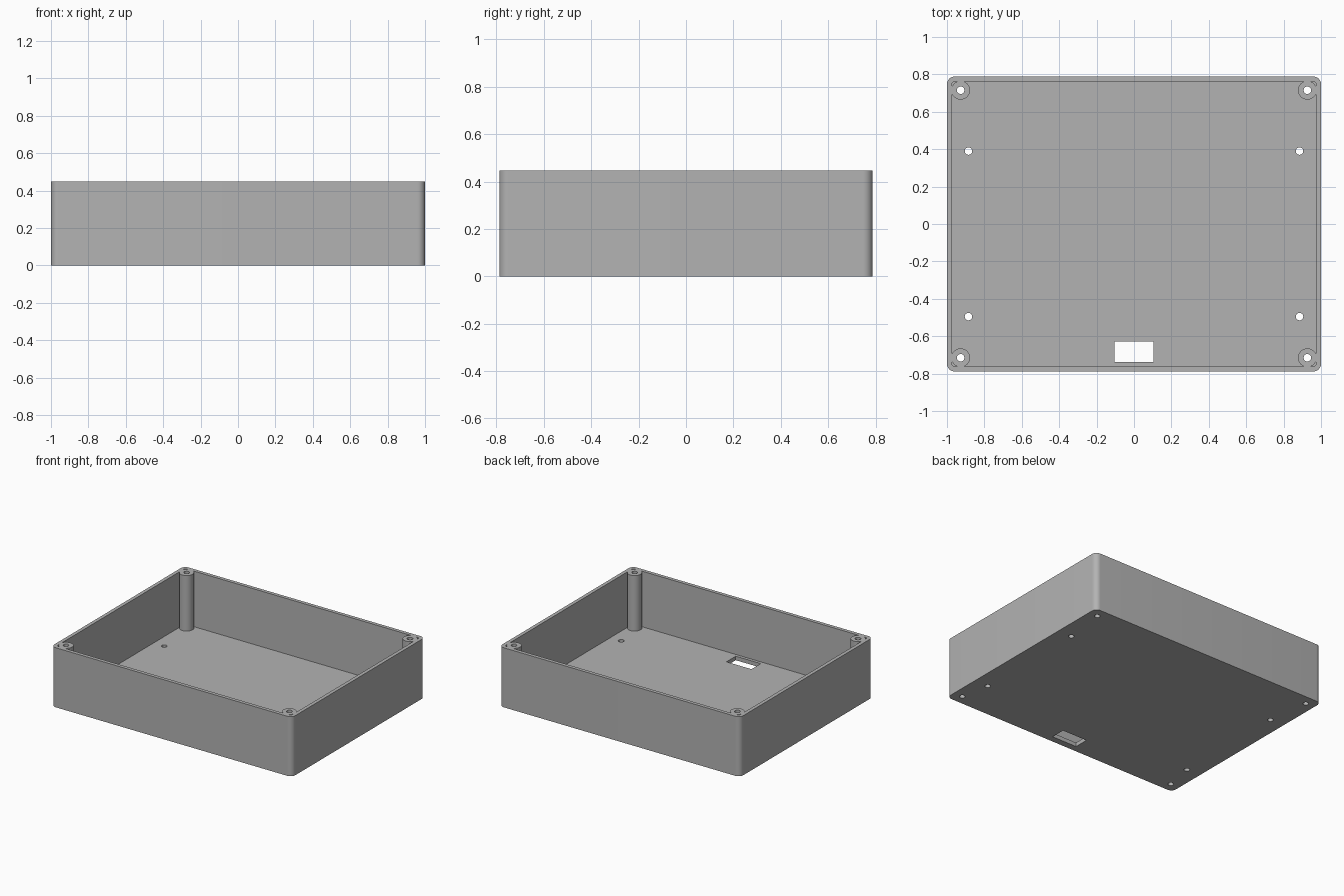
import bpy, bmesh, math

cube = bpy.data.objects.get("Cube")
if cube:
    bpy.data.objects.remove(cube, do_unlink=True)

W, D, H = 2.0, 1.576, 0.447
WALL, FLOOR, CORNER = 0.027, 0.03, 0.04

grey = bpy.data.materials.new("plain grey")
grey.use_nodes = True
colour = (0.45, 0.45, 0.45, 1)
grey.diffuse_color = colour
grey.node_tree.nodes["Principled BSDF"].inputs["Base Color"].default_value = colour


def prism(name, outline, z0, z1):
    """Extrude a closed outline between two heights."""
    bm = bmesh.new()
    face = bm.faces.new([bm.verts.new((x, y, z0)) for x, y in outline])
    top = bmesh.ops.extrude_face_region(bm, geom=[face])["geom"]
    bmesh.ops.translate(bm, vec=(0, 0, z1 - z0),
                        verts=[v for v in top if isinstance(v, bmesh.types.BMVert)])
    bmesh.ops.recalc_face_normals(bm, faces=bm.faces)
    mesh = bpy.data.meshes.new(name)
    bm.to_mesh(mesh)
    bm.free()
    mesh.materials.append(grey)
    obj = bpy.data.objects.new(name, mesh)
    bpy.context.collection.objects.link(obj)
    return obj


def rounded_rect(w, d, r, steps=10):
    points = []
    for quarter, (sx, sy) in enumerate([(1, 1), (-1, 1), (-1, -1), (1, -1)]):
        for i in range(steps + 1):
            a = (quarter + i / steps) * math.pi / 2
            points.append((sx * (w / 2 - r) + r * math.cos(a),
                           sy * (d / 2 - r) + r * math.sin(a)))
    return points


def circle(x, y, r, n=40):
    return [(x + r * math.cos(i * math.tau / n), y + r * math.sin(i * math.tau / n))
            for i in range(n)]


def cut(target, cutter):
    """Subtract the cutter from the target, then discard it."""
    bpy.context.view_layer.objects.active = target
    mod = target.modifiers.new("cut", "BOOLEAN")
    mod.operation, mod.solver, mod.object = "DIFFERENCE", "EXACT", cutter
    bpy.ops.object.modifier_apply(modifier=mod.name)
    bpy.data.objects.remove(cutter, do_unlink=True)


# Outer block and the cavity, which leaves a round screw post in each corner
box = prism("enclosure_box", rounded_rect(W, D, CORNER), 0, H)
cavity = prism("cavity", rounded_rect(W - 2 * WALL, D - 2 * WALL, CORNER - WALL), FLOOR, H + 0.1)
posts = [(sx * 0.927, sy * 0.715) for sx in (-1, 1) for sy in (-1, 1)]
for x, y in posts:
    cut(cavity, prism("post", circle(x, y, 0.05), -0.1, H + 0.2))
cut(box, cavity)

# Screw holes through the posts and mounting holes in the floor
mounts = [(sx * 0.885, y) for sx in (-1, 1) for y in (0.39, -0.495)]
for x, y in posts + mounts:
    cut(box, prism("hole", circle(x, y, 0.02, 32), -0.1, H + 0.2))

# Rectangular cable opening near the front wall
slot = [(-0.104, -0.738), (0.104, -0.738), (0.104, -0.628), (-0.104, -0.628)]
cut(box, prism("cable_slot", slot, -0.1, 0.2))

bpy.ops.object.select_all(action="DESELECT")
box.select_set(True)
bpy.context.view_layer.objects.active = box
bpy.ops.object.shade_smooth_by_angle(angle=math.radians(30))
